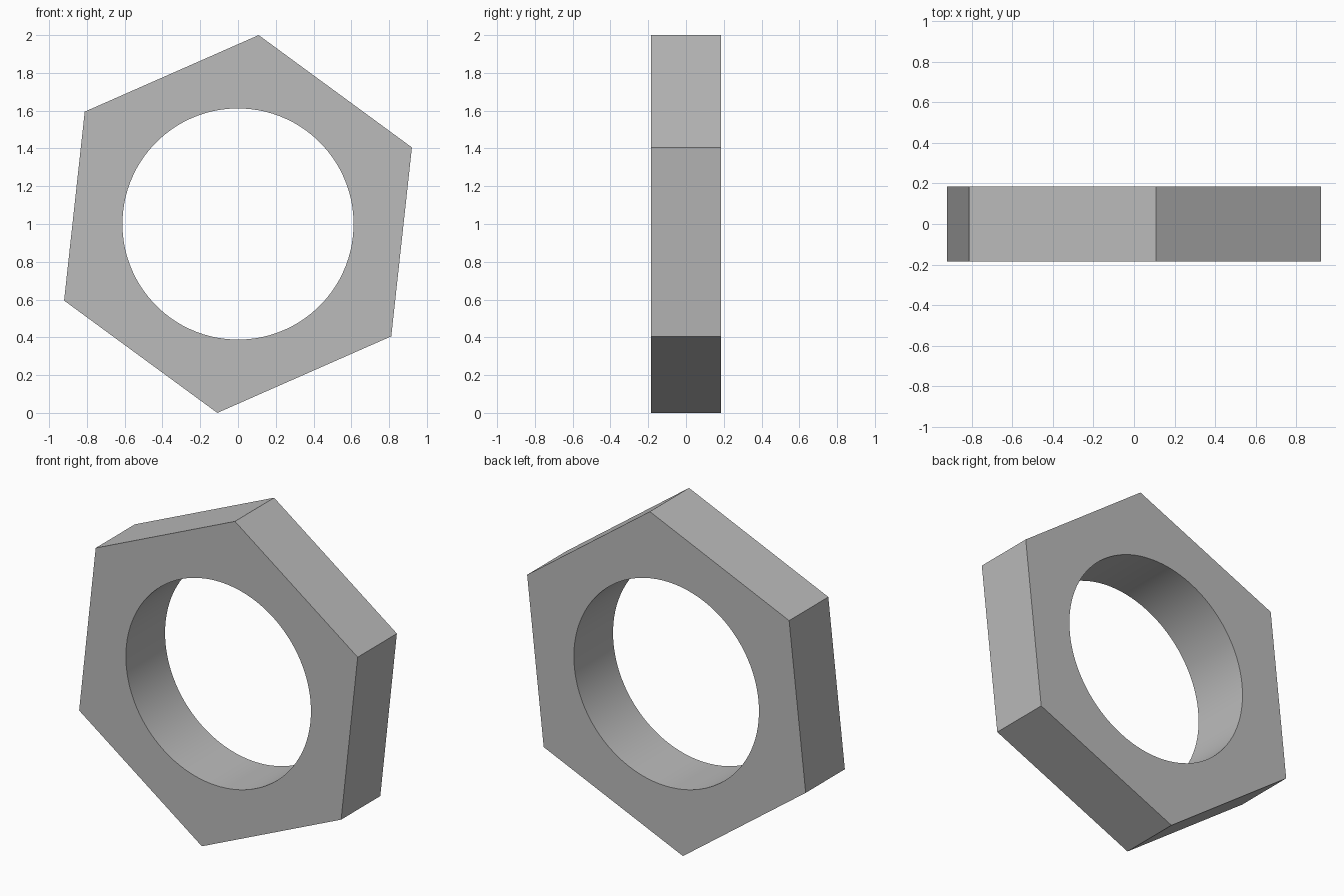
import bpy
import bmesh
from math import cos, sin, pi, radians

cube = bpy.data.objects.get("Cube")
if cube:
    bpy.data.objects.remove(cube, do_unlink=True)

CORNER_RADIUS = 1.006
HOLE_RADIUS = 0.612
HALF_DEPTH = 0.185
TILT = radians(23.76)
PER_SIDE = 16
SEGMENTS = 6 * PER_SIDE
STEP = 2 * pi / SEGMENTS

# Plain grey metal
grey = bpy.data.materials.new("grey_metal")
grey.use_nodes = True
colour = (0.5, 0.5, 0.5, 1)
grey.diffuse_color = colour
grey.node_tree.nodes["Principled BSDF"].inputs["Base Color"].default_value = colour


def hex_radius(k):
    """Distance from the centre to the hexagon edge at step k."""
    return CORNER_RADIUS * cos(pi / 6) / cos((k % PER_SIDE) * STEP - pi / 6)


def hole_radius(k):
    return HOLE_RADIUS


def add_ring(bm, radius, y):
    ring = []
    for k in range(SEGMENTS):
        a = TILT + k * STEP
        ring.append(bm.verts.new((radius(k) * cos(a), y, 1 + radius(k) * sin(a))))
    return ring


# Hexagonal nut: outer and inner rings joined into a closed band
bm = bmesh.new()
rings = [
    add_ring(bm, hex_radius, -HALF_DEPTH),
    add_ring(bm, hex_radius, HALF_DEPTH),
    add_ring(bm, hole_radius, HALF_DEPTH),
    add_ring(bm, hole_radius, -HALF_DEPTH),
]
for i, ring in enumerate(rings):
    following = rings[(i + 1) % len(rings)]
    for k in range(SEGMENTS):
        n = (k + 1) % SEGMENTS
        bm.faces.new((ring[k], ring[n], following[n], following[k]))
bmesh.ops.recalc_face_normals(bm, faces=bm.faces)

mesh = bpy.data.meshes.new("hex_nut")
bm.to_mesh(mesh)
bm.free()
mesh.materials.append(grey)
nut = bpy.data.objects.new("hex_nut", mesh)
bpy.context.collection.objects.link(nut)

# Smooth bore, crisp outer edges
bpy.ops.object.select_all(action="DESELECT")
nut.select_set(True)
bpy.context.view_layer.objects.active = nut
bpy.ops.object.shade_smooth_by_angle(angle=radians(30))
